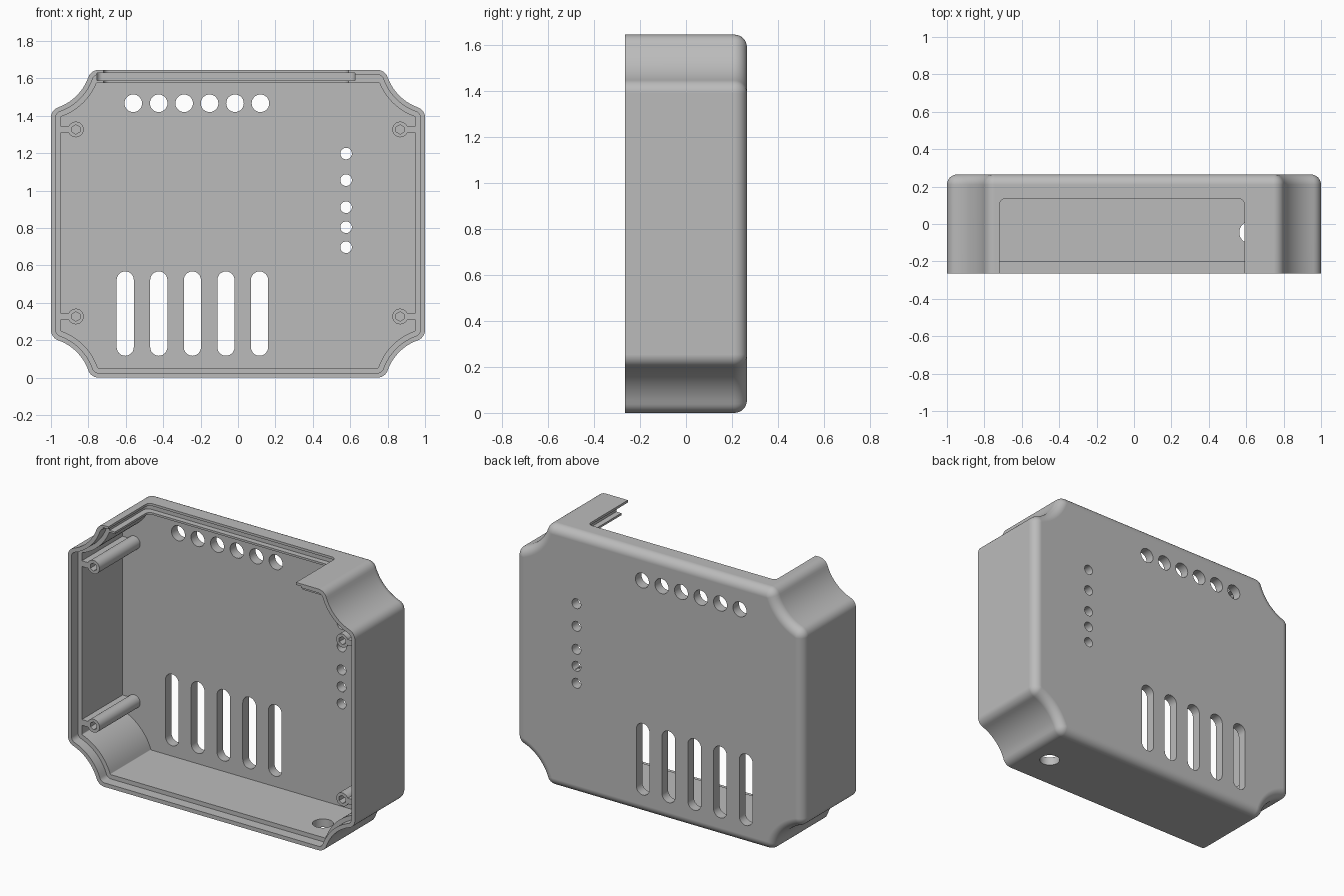
import bpy, bmesh
from math import sin, cos, pi, atan2, sqrt, radians

if "Cube" in bpy.data.objects:
    bpy.data.objects.remove(bpy.data.objects["Cube"], do_unlink=True)

HEIGHT, FRONT, BACK = 1.645, -0.265, 0.265
TIP, NOTCH, OUT = 0.058, 0.265, 0.05   # tip fillet, corner notch radius, notch centre outside the box

grey = bpy.data.materials.new("light grey plastic")
grey.use_nodes = True
colour = (0.5, 0.5, 0.5, 1)
grey.diffuse_color = colour
grey.node_tree.nodes["Principled BSDF"].inputs["Base Color"].default_value = colour


def loft(name, rings):
    """Closed skin through equal rings, capped at both ends."""
    bm = bmesh.new()
    loops = [[bm.verts.new(p) for p in ring] for ring in rings]
    n = len(loops[0])
    for a, b in zip(loops, loops[1:]):
        for i in range(n):
            j = (i + 1) % n
            bm.faces.new((a[i], a[j], b[j], b[i]))
    bm.faces.new(loops[0])
    bm.faces.new(loops[-1])
    bmesh.ops.recalc_face_normals(bm, faces=bm.faces)
    mesh = bpy.data.meshes.new(name)
    bm.to_mesh(mesh)
    bm.free()
    mesh.materials.append(grey)
    ob = bpy.data.objects.new(name, mesh)
    bpy.context.collection.objects.link(ob)
    return ob


def arc(cx, cy, r, a, b, steps):
    return [(cx + r * cos(a + (b - a) * i / steps), cy + r * sin(a + (b - a) * i / steps))
            for i in range(steps + 1)]


def prism_y(name, pts, y0, y1):
    return loft(name, [[(x, y, z) for x, z in pts] for y in (y0, y1)])


def prism_z(name, pts, z0, z1):
    return loft(name, [[(x, y, z) for x, y in pts] for z in (z0, z1)])


def activate(ob):
    bpy.ops.object.select_all(action="DESELECT")
    ob.select_set(True)
    bpy.context.view_layer.objects.active = ob


def cut(ob, cutter):
    mod = ob.modifiers.new("cut", "BOOLEAN")
    mod.operation, mod.solver, mod.object = "DIFFERENCE", "EXACT", cutter
    cutter.hide_render = True
    activate(ob)
    bpy.ops.object.modifier_apply(modifier=mod.name)
    bpy.data.objects.remove(cutter, do_unlink=True)


def smooth(ob):
    activate(ob)
    bpy.ops.object.shade_smooth_by_angle(angle=radians(30))
    mod = ob.modifiers.new("even shading", "WEIGHTED_NORMAL")
    mod.weight, mod.keep_sharp = 100, True


def corner(d, dz):
    """Scooped corner inset by d, from the horizontal edge to the vertical one."""
    f, r = TIP - d, NOTCH + d
    v1 = OUT + dz + f
    u1 = sqrt((r + f) ** 2 - v1 ** 2)
    u2 = OUT + d + f
    v2 = sqrt((r + f) ** 2 - u2 ** 2)
    scoop = arc(0, 0, r, atan2(v1, u1), atan2(v2, u2), 14)[1:-1]
    return (arc(u1, v1, f, -pi / 2, atan2(-v1, -u1), 6) + scoop
            + arc(u2, v2, f, atan2(-v2, -u2), -pi, 6))


def outline(y, d, top=None):
    ring = []
    for sx, up in ((-1, 0), (1, 0), (1, 1), (-1, 1)):
        pts = corner(d, top if up and top else d)
        if (sx < 0) != bool(up):
            pts = pts[::-1]
        for u, v in pts:
            z = HEIGHT + OUT - v if up else v - OUT
            ring.append((sx * (1 + OUT - u), y, z))
    return ring


# Enclosure shell: cavity, stepped rim, outside wall, rounded back edge
R = 0.055
rings = [outline(0.205, 0.052, 0.07), outline(-0.2, 0.052, 0.07),
         outline(-0.2, 0.025), outline(FRONT, 0.025), outline(FRONT, 0)]
for i in range(9):
    a = i / 8 * pi / 2
    rings.append(outline(BACK - R + R * sin(a), R - R * cos(a)))
shell = loft("enclosure_shell", rings)


# Top port with a groove for a sliding panel
def port(x0, x1, back, r):
    return ([(x0, -0.4), (x1, -0.4)] + arc(x1 - r, back - r, r, 0, pi / 2, 6)
            + arc(x0 + r, back - r, r, pi / 2, pi, 6))


cut(shell, prism_z("port_cutter", port(-0.718, 0.59, 0.135, 0.03), 1.5, 1.8))
cut(shell, prism_z("groove_cutter", port(-0.755, 0.625, 0.17, 0.03), 1.588, 1.63))

# Cable hole in the floor
cut(shell, prism_z("cable_cutter", arc(0.623, -0.045, 0.06, 0, 2 * pi, 32)[:-1], -0.1, 0.15))


def back_cut(pts):
    cut(shell, prism_y("back_cutter", pts, 0.1, 0.4))


# Back wall: vent slots, round ports, indicator holes
for i in range(5):
    x = -0.603 + 0.1795 * i
    back_cut(arc(x, 0.522, 0.046, 0, pi, 12) + arc(x, 0.163, 0.046, pi, 2 * pi, 12))
for i in range(6):
    back_cut(arc(-0.56 + 0.136 * i, 1.467, 0.047, 0, 2 * pi, 28)[:-1])
for z in (0.697, 0.804, 0.911, 1.056, 1.198):
    back_cut(arc(0.578, z, 0.031, 0, 2 * pi, 24)[:-1])
smooth(shell)

# Screw posts with hexagonal bores, each tied to the side wall by a rib
for side, sx in (("left", 1), ("right", -1)):
    for level, z in (("lower", 0.327), ("upper", 1.327)):
        x = sx * 0.867
        post = prism_y(f"{level}_{side}_post", arc(x, z, 0.042, 0, 2 * pi, 28)[:-1], -0.2, 0.22)
        cut(post, prism_y("bore_cutter", arc(x, z, 0.025, pi / 6, 13 * pi / 6, 6)[:-1], -0.3, 0.15))
        smooth(post)
        a, b = sx * 0.902, sx * 0.965
        prism_y(f"{level}_{side}_rib",
                [(a, z - 0.018), (b, z - 0.018), (b, z + 0.018), (a, z + 0.018)], -0.2, 0.22)
